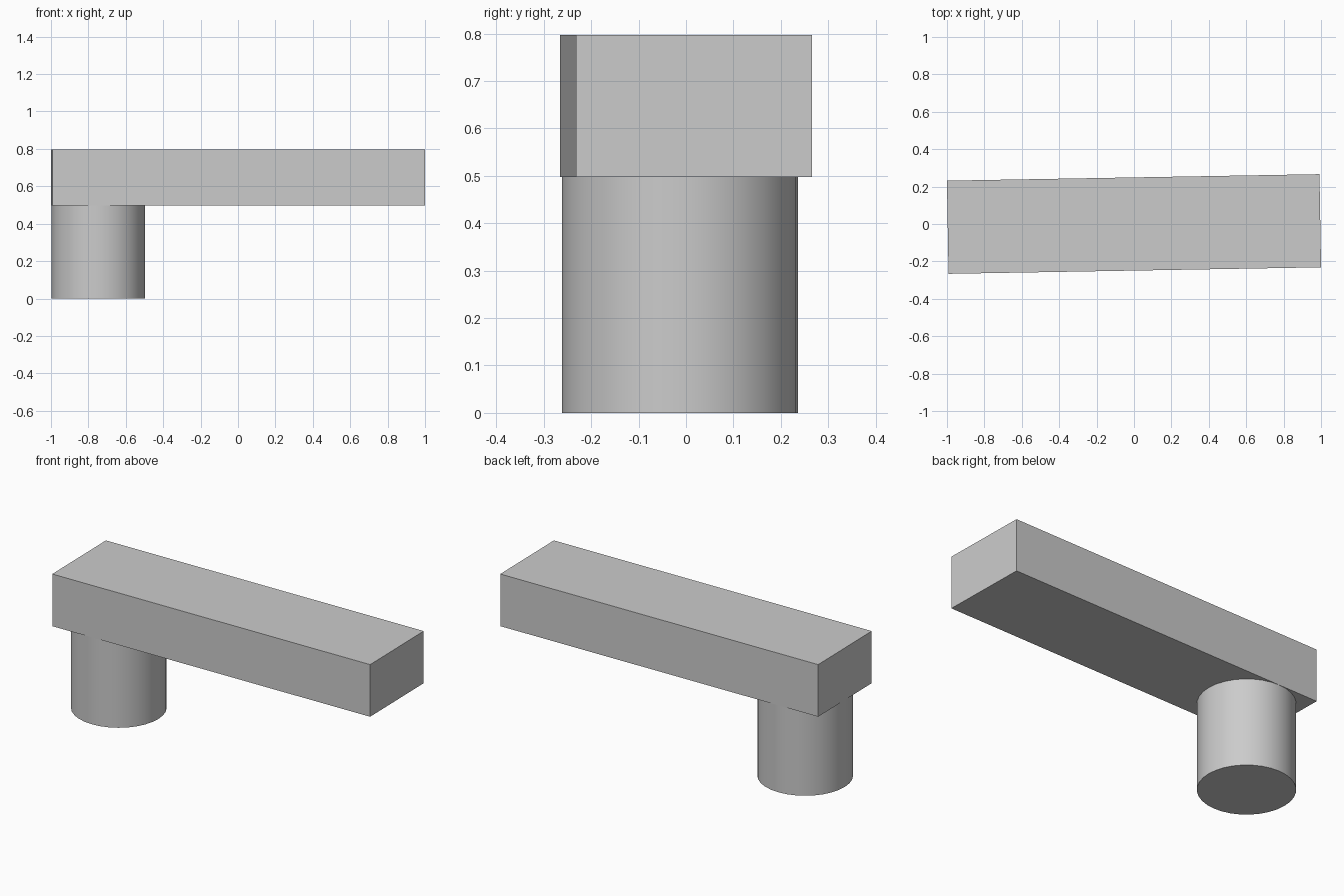
import bpy, math
from mathutils import Matrix, Vector

cube = bpy.data.objects.get("Cube")
if cube:
    bpy.data.objects.remove(cube, do_unlink=True)

UNIT = 0.498                       # one design unit
TURN = Matrix.Rotation(math.radians(1), 4, "Z")

grey = bpy.data.materials.new("light_grey")
grey.use_nodes = True
grey.diffuse_color = (0.6, 0.6, 0.6, 1)
grey.node_tree.nodes["Principled BSDF"].inputs["Base Color"].default_value = grey.diffuse_color


def finish(name, centre):
    """Name, colour and place the active part on the slightly turned axis."""
    part = bpy.context.object
    part.name = name
    part.location = TURN @ Vector(centre)
    part.rotation_euler.z = math.radians(1)
    part.data.materials.append(grey)
    return part


# Horizontal beam
bpy.ops.mesh.primitive_cube_add(size=1)
beam = finish("beam", (0, 0, 1.3 * UNIT))
beam.scale = (4 * UNIT, UNIT, 0.6 * UNIT)
bpy.ops.object.transform_apply(location=False, rotation=False, scale=True)

# Round post under the left end of the beam
bpy.ops.mesh.primitive_cylinder_add(vertices=32, radius=0.5 * UNIT, depth=UNIT)
finish("post", (-1.5 * UNIT, 0, 0.5 * UNIT))
bpy.ops.object.shade_smooth_by_angle(angle=math.radians(30))
